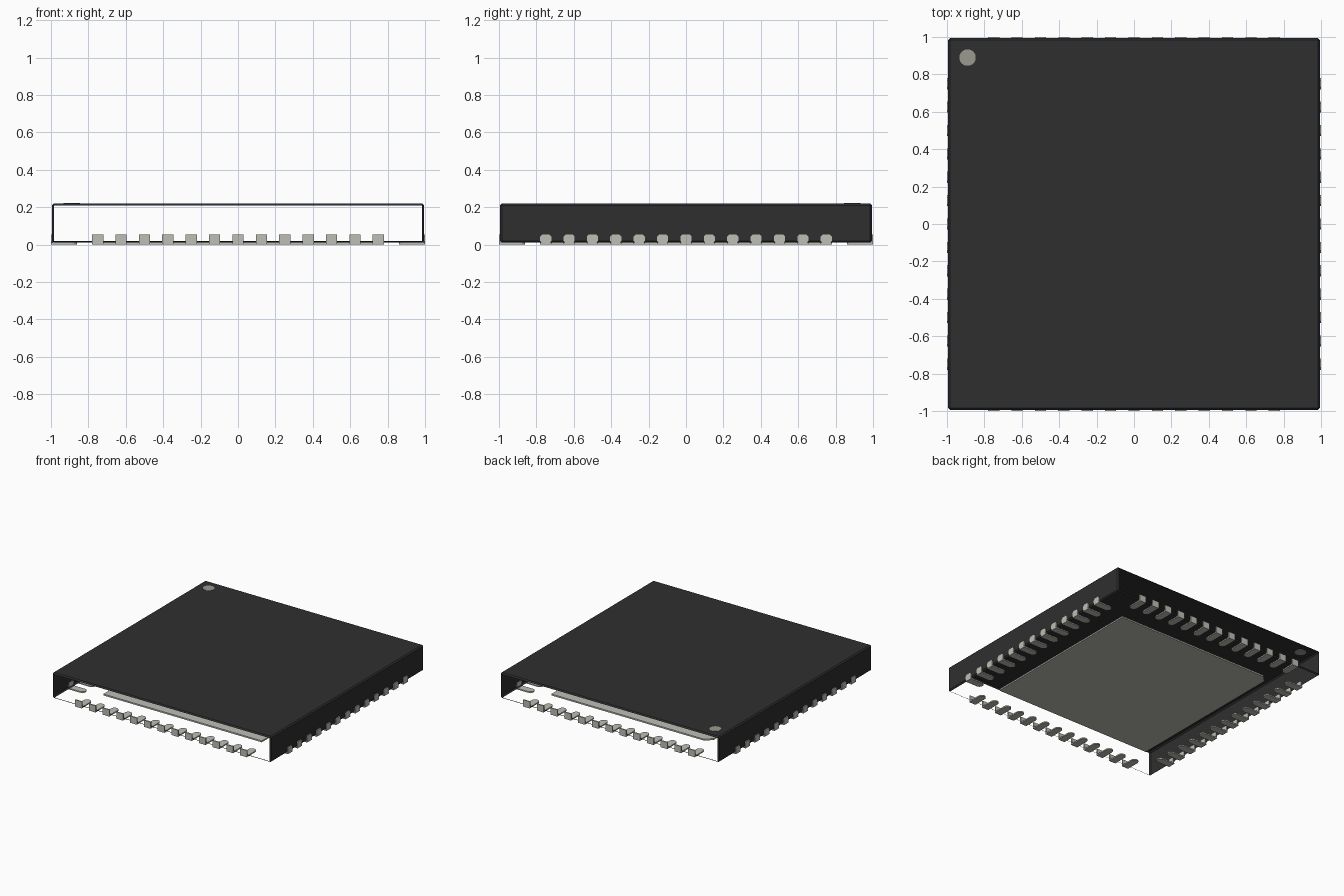
import bpy, bmesh, math
from mathutils import Matrix, Vector

if "Cube" in bpy.data.objects:
    bpy.data.objects.remove(bpy.data.objects["Cube"], do_unlink=True)


def material(name, rgb, rough=0.6):
    m = bpy.data.materials.new(name)
    m.use_nodes = True
    m.diffuse_color = (*rgb, 1)
    bsdf = m.node_tree.nodes["Principled BSDF"]
    bsdf.inputs["Base Color"].default_value = (*rgb, 1)
    bsdf.inputs["Roughness"].default_value = rough
    return m


BLACK = material("black_plastic", (0.028, 0.028, 0.028))
METAL = material("lead_grey", (0.52, 0.52, 0.47))
MARK = material("marker_grey", (0.33, 0.32, 0.28))


def finish(bm, name, mat):
    mesh = bpy.data.meshes.new(name)
    bm.to_mesh(mesh)
    bm.free()
    mesh.materials.append(mat)
    ob = bpy.data.objects.new(name, mesh)
    bpy.context.collection.objects.link(ob)
    return ob


def prism(bm, outline, depth):
    """Extrude a closed outline of 3D points along the depth vector."""
    face = bm.faces.new([bm.verts.new(p) for p in outline])
    ext = bmesh.ops.extrude_face_region(bm, geom=[face], use_keep_orig=True)
    moved = [v for v in ext["geom"] if isinstance(v, bmesh.types.BMVert)]
    bmesh.ops.translate(bm, verts=moved, vec=Vector(depth))
    bmesh.ops.recalc_face_normals(bm, faces=bm.faces)


# Body: chamfered thin shell, open at the front, back and underside
B, Z0, Z1 = 0.994, 0.01, 0.22
bm = bmesh.new()
bmesh.ops.create_cube(bm, size=1, matrix=Matrix.Translation((0, 0, (Z0 + Z1) / 2))
                      @ Matrix.Diagonal((2 * B, 2 * B, Z1 - Z0, 1)))
bmesh.ops.bevel(bm, geom=bm.edges[:], offset=0.01, segments=1, affect='EDGES')
bm.normal_update()
openings = [f for f in bm.faces if f.calc_area() > 0.1
            and (f.normal.z < -0.9 or abs(f.normal.y) > 0.9)]
bmesh.ops.delete(bm, geom=openings, context='FACES')
finish(bm, "body_shell", BLACK)

# Thermal pad with one clipped corner
P, C = 0.72, 0.05
bm = bmesh.new()
prism(bm, [(-P, -P, 0), (P, -P, 0), (P, P, 0), (-P + C, P, 0), (-P, P - C, 0)], (0, 0, 0.012))
finish(bm, "thermal_pad", METAL)

# Corner marker disc, flush with the top
bm = bmesh.new()
bmesh.ops.create_cone(bm, cap_ends=True, segments=32, radius1=0.044, radius2=0.044, depth=0.004,
                      matrix=Matrix.Translation((-0.89, 0.89, Z1)))
finish(bm, "corner_marker", MARK)


# Leads: a round-ended foot under the body and an upright tab on its side
def lead_mesh(name, corner):
    w, top = 0.03, 0.055
    bm = bmesh.new()
    foot = [(-w, -1, 0), (w, -1, 0)]
    foot += [(w * math.cos(a), -0.89 + w * math.sin(a), 0)
             for a in (math.pi * i / 8 for i in range(9))]
    prism(bm, foot, (0, 0, 0.01))
    c = corner
    if c:
        tab = [(-w + c, -1, 0.005), (w - c, -1, 0.005), (w, -1, 0.005 + c), (w, -1, top - c),
               (w - c, -1, top), (-w + c, -1, top), (-w, -1, top - c), (-w, -1, 0.005 + c)]
    else:
        tab = [(-w, -1, 0), (w, -1, 0), (w, -1, top), (-w, -1, top)]
    prism(bm, tab, (0, 0.01, 0))
    mesh = bpy.data.meshes.new(name)
    bm.to_mesh(mesh)
    bm.free()
    mesh.materials.append(METAL)
    return mesh


square, clipped = lead_mesh("square_lead", 0), lead_mesh("clipped_lead", 0.012)
for k, side in enumerate(("front", "right", "back", "left")):
    # the quarter turns run front (-y), +x, back (+y), -x
    label = {"right": "left", "left": "right"}.get(side, side)
    for i in range(13):
        ob = bpy.data.objects.new(f"{label}_lead_{i + 1}", clipped if k % 2 else square)
        ob.matrix_world = (Matrix.Rotation(k * math.pi / 2, 4, 'Z')
                           @ Matrix.Translation((-0.75 + 0.125 * i, 0, 0)))
        bpy.context.collection.objects.link(ob)
